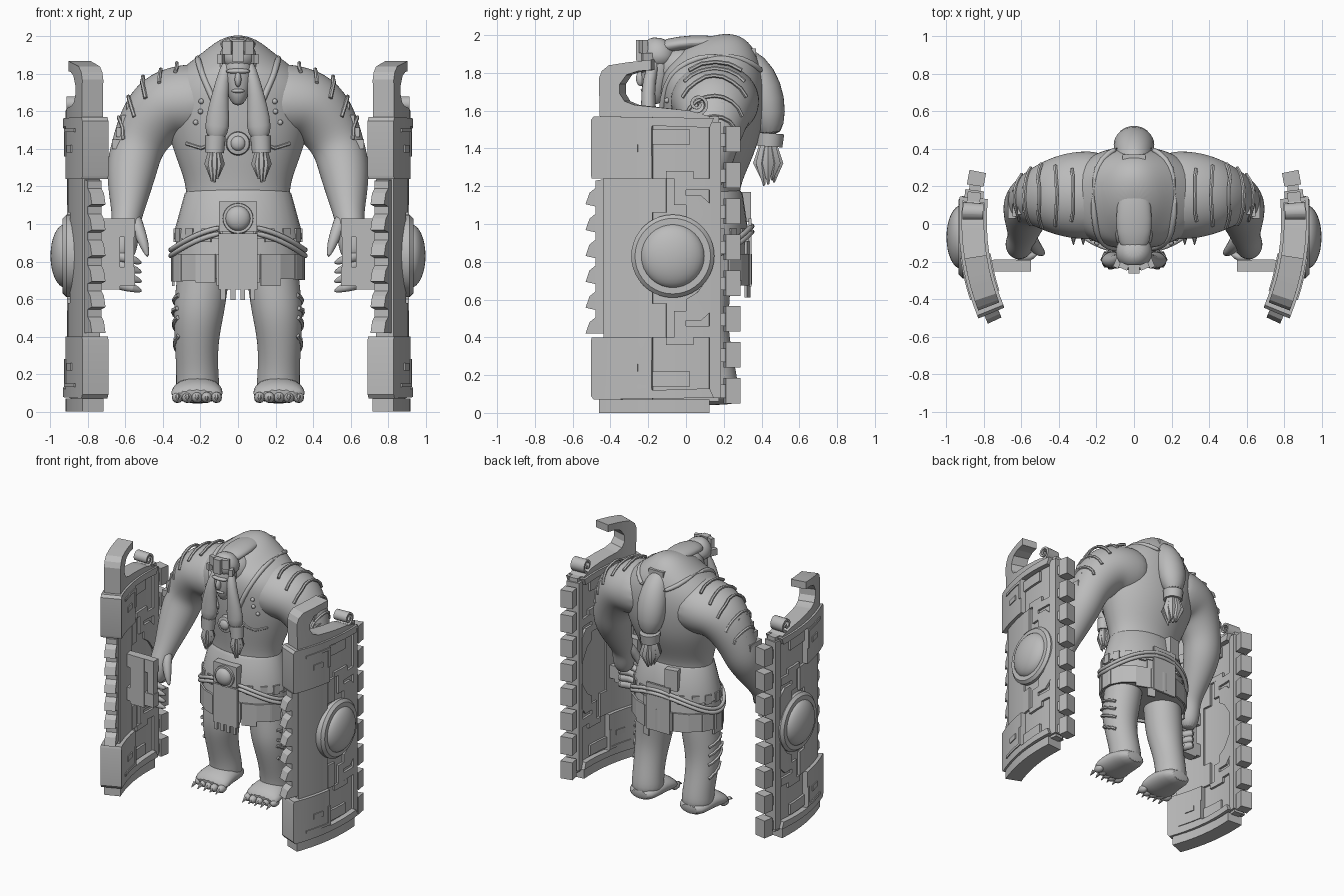
import bpy, bmesh, math, random
from math import pi, sin, cos, radians
from mathutils import Vector, Matrix
from mathutils.bvhtree import BVHTree

random.seed(4)
cube = bpy.data.objects.get("Cube")
if cube:
    bpy.data.objects.remove(cube, do_unlink=True)

grey = bpy.data.materials.new("clay grey")
grey.use_nodes = True
grey.diffuse_color = (0.5, 0.5, 0.5, 1)
grey.node_tree.nodes["Principled BSDF"].inputs["Base Color"].default_value = (0.5, 0.5, 0.5, 1)

X, Y, Z = Vector((1, 0, 0)), Vector((0, 1, 0)), Vector((0, 0, 1))


def new(name, bm, mirror=False, sub=0, angle=35):
    """Turn a bmesh into a shaded object, optionally mirrored left to right."""
    bmesh.ops.recalc_face_normals(bm, faces=bm.faces)
    me = bpy.data.meshes.new(name)
    bm.to_mesh(me)
    bm.free()
    me.materials.append(grey)
    ob = bpy.data.objects.new(name, me)
    bpy.context.collection.objects.link(ob)
    bpy.ops.object.select_all(action="DESELECT")
    ob.select_set(True)
    bpy.context.view_layer.objects.active = ob
    bpy.ops.object.shade_smooth_by_angle(angle=radians(angle))
    if sub:
        ob.modifiers.new("Smooth", "SUBSURF").levels = sub
        ob.modifiers["Smooth"].render_levels = sub
    if mirror:
        ob.modifiers.new("Mirror", "MIRROR").use_mirror_merge = False
    return ob


def add_loft(bm, rings, ref=X, seg=16):
    """Rings of (x, y, z, radius along ref, other radius) skinned into a capped tube."""
    pts = [Vector(r[:3]) for r in rings]
    loops = []
    for i, r in enumerate(rings):
        t = (pts[min(i + 1, len(pts) - 1)] - pts[max(i - 1, 0)]).normalized()
        u = (ref - ref.dot(t) * t).normalized()
        v = t.cross(u)
        loops.append([bm.verts.new(pts[i] + u * r[3] * cos(2 * pi * k / seg) + v * r[-1] * sin(2 * pi * k / seg))
                      for k in range(seg)])
    for a, b in zip(loops, loops[1:]):
        for k in range(seg):
            bm.faces.new((a[k], a[(k + 1) % seg], b[(k + 1) % seg], b[k]))
    bm.faces.new(loops[0])
    bm.faces.new(loops[-1])


def loft(name, *paths, ref=X, seg=16, mirror=False, sub=1, angle=50):
    bm = bmesh.new()
    for p in paths:
        add_loft(bm, p, ref, seg)
    return new(name, bm, mirror, sub, angle)


def boxes(name, items, mirror=False):
    """Items of (centre, size, turn about z)."""
    bm = bmesh.new()
    for c, s, rz in items:
        bmesh.ops.create_cube(bm, size=1, matrix=Matrix.Translation(c) @ Matrix.Rotation(rz, 4, "Z") @ Matrix.Diagonal((*s, 1)))
    return new(name, bm, mirror)


def balls(name, items, mirror=False, seg=16):
    """Items of (centre, radii)."""
    bm = bmesh.new()
    for c, s in items:
        bmesh.ops.create_uvsphere(bm, u_segments=seg, v_segments=seg // 2, radius=1,
                                  matrix=Matrix.Translation(c) @ Matrix.Diagonal((*s, 1)))
    return new(name, bm, mirror, angle=60)


def surface(ob):
    me = ob.data
    return BVHTree.FromPolygons([v.co for v in me.vertices], [list(p.vertices) for p in me.polygons])


def pin(tree, points, r, lift=0.0):
    """Points drawn onto a surface, as rings of radius r."""
    hits = [tree.find_nearest(Vector(p)) for p in points]
    return [(*(h[0] + h[1] * lift), r) for h in hits]


# ---- Shields: flat (y, z) outlines, thickened and bent round an upright axis ----
R, MID_X, MID_Y = 1.28, 0.86, 0.02


def bend(name, polys, t0, t1):
    bm = bmesh.new()
    for poly in polys:
        f = bm.faces.new([bm.verts.new((t0, y, z)) for y, z in poly])
        ext = bmesh.ops.extrude_face_region(bm, geom=[f])["geom"]
        bmesh.ops.translate(bm, vec=(t1 - t0, 0, 0), verts=[g for g in ext if isinstance(g, bmesh.types.BMVert)])
    for k in range(11):
        bmesh.ops.bisect_plane(bm, geom=bm.verts[:] + bm.edges[:] + bm.faces[:], plane_co=(0, -0.473 + 0.075 * k, 0), plane_no=Y)
    bmesh.ops.triangulate(bm, faces=[f for f in bm.faces if len(f.verts) > 4])
    for v in bm.verts:
        th = math.asin((v.co.y - MID_Y) / R)
        v.co = (MID_X - R + (R + v.co.x) * cos(th), MID_Y + (R + v.co.x) * sin(th), v.co.z)
    return new(name, bm, True, angle=20)


def rect(y0, y1, z0, z1):
    return [(y0, z0), (y1, z0), (y1, z1), (y0, z1)]


def both(polys, mid=0.82):
    return polys + [[(y, 2 * mid - z) for y, z in p] for p in polys]


bend("shield_panel", [rect(-0.42, 0.17, 0.06, 1.57)], -0.035, 0.035)
bend("shield_end_blocks", both([[(-0.47, 1.24), (-0.17, 1.24), (-0.17, 1.52), (0.12, 1.51), (0.14, 1.56), (-0.46, 1.57), (-0.475, 1.55), (-0.475, 1.26)]]), -0.075, 0.075)
bend("shield_base", [rect(-0.44, 0.12, 0, 0.07)], -0.06, 0.06)
bend("shield_front_panel", [rect(-0.42, -0.17, 0.4, 1.24)], -0.05, 0.05)
bend("shield_rear_frame", [rect(0.12, 0.18, 0.08, 1.54)], -0.05, 0.05)
bend("shield_frets", both([
    rect(-0.17, 0.02, 1.42, 1.5), rect(-0.17, -0.1, 1.06, 1.24),
    [(-0.06, 1.1), (0.0, 1.1), (0.0, 1.18), (0.12, 1.18), (0.12, 1.24), (-0.06, 1.24)],
    [(0.0, 1.04), (0.06, 1.0), (0.13, 0.9), (0.13, 1.1), (0.08, 1.15), (0.0, 1.15)],
    rect(-0.1, 0.04, 1.24, 1.28)]), -0.052, 0.052)
bend("shield_block_details", both([
    rect(-0.38, -0.17, 1.49, 1.51), rect(-0.19, -0.17, 1.36, 1.49), rect(-0.32, -0.24, 1.38, 1.42)]), -0.082, 0.082)
teeth = [(-0.4, 0.42)]
for k in range(6):
    z = 0.42 + k * 0.137
    teeth += [(-0.515, z), (-0.495, z + 0.06), (-0.465, z + 0.085), (-0.465, z + 0.125)]
bend("shield_front_teeth", [teeth + [(-0.4, 1.24)]], -0.04, 0.04)
bend("shield_rear_studs", [rect(0.205, 0.28, 0.05 + 0.19 * k, 0.185 + 0.19 * k) for k in range(8)], -0.045, 0.045)
bend("shield_rear_links", [rect(0.17, 0.24, 0.08 + 0.19 * k, 0.15 + 0.19 * k) for k in range(8)], -0.03, 0.03)
bend("shield_horn", [[
    (-0.435, 1.56), (-0.44, 1.77), (-0.425, 1.81), (-0.39, 1.84), (-0.3, 1.855), (-0.175, 1.87), (-0.175, 1.815),
    (-0.24, 1.81), (-0.3, 1.79), (-0.335, 1.74), (-0.335, 1.69), (-0.31, 1.65), (-0.26, 1.63), (0.02, 1.6), (0.12, 1.57), (0.12, 1.56)]],
    -0.06, 0.06)
turns = [-pi / 2 + 0.3 * k for k in range(30)]
curl = [(0.062 - 0.0055 * (a + pi / 2), a) for a in turns]
bend("shield_curl", [[(0.06 + r * cos(a), 1.635 + r * sin(a)) for r, a in curl]
                     + [(0.06 + (r - 0.016) * cos(a), 1.635 + (r - 0.016) * sin(a)) for r, a in reversed(curl[:24])]], -0.055, 0.055)
loft("shield_boss_ring", [(0.85, -0.07, 0.83, 0.22), (0.915, -0.07, 0.83, 0.22), (0.935, -0.07, 0.83, 0.2)], ref=Y, seg=40, mirror=True, sub=0, angle=30)
balls("shield_boss", [((0.92, -0.07, 0.83), (0.08, 0.17, 0.17))], True, 32)
boxes("shield_handle", [((0.69, -0.222, 0.84), (0.12, 0.065, 0.38), 0), ((0.69, -0.222, 0.98), (0.28, 0.06, 0.1), 0),
                        ((0.69, -0.222, 0.72), (0.28, 0.06, 0.1), 0), ((0.58, -0.222, 0.84), (0.05, 0.05, 0.3), 0)], True)

# ---- Torso and arms ----
body = [(0, .1, .88, .3, .19), (0, .1, 1.08, .28, .18), (0, .1, 1.2, .275, .185), (0, .11, 1.32, .32, .22),
        (0, .13, 1.46, .37, .26), (0, .14, 1.6, .4, .275), (0, .14, 1.72, .4, .28), (0, .14, 1.82, .32, .265),
        (0, .13, 1.9, .2, .23), (0, .11, 1.955, .125, .17), (0, .1, 1.985, .04, .06)]
torso = loft("torso", body, seg=24, sub=2)
skin = surface(torso)

arm = [(.1, .15, 1.66, .24, .2), (.3, .155, 1.65, .24, .21), (.41, .15, 1.62, .215, .195), (.48, .145, 1.53, .175, .17),
       (.535, .135, 1.42, .14), (.565, .1, 1.31, .14), (.58, .03, 1.18, .115), (.59, -.04, 1.06, .085),
       (.6, -.08, .99, .075), (.61, -.11, .9, .085, .08), (.62, -.13, .8, .06, .06)]
arms = loft("arms", arm, ref=Y, seg=20, mirror=True, sub=2)
arm_skin = surface(arms)
stripes = [pin(arm_skin, [(.36 + .07 * k, .15 + .045 * j, 1.97 - .1 * k - .006 * j * j) for j in range(-4, 5)], .011) for k in range(5)]
loft("shoulder_stripes", *stripes, ref=Z, seg=6, mirror=True, sub=0)
boxes("arm_scales", [((.565 + .026 * k, .13 - .01 * k, 1.62 - .065 * k), (.06, .14, .05), 0) for k in range(4)], True)

# Fingers, thumb and claws behind the handle
fingers = [[(.67, -.11, z, .034), (.62, -.17, z - .015, .032), (.56, -.185, z - .03, .028), (.51, -.15, z - .05, .008)]
           for z in (.84, .79, .74, .69)]
loft("fingers", *fingers, ref=Z, seg=8, mirror=True)
loft("thumb", [(.56, -.06, 1.05, .045), (.53, -.12, .97, .037), (.5, -.15, .89, .03), (.48, -.16, .82, .008)], seg=8, mirror=True)

# ---- Legs and feet ----
leg = [(.17, .1, .86, .14), (.19, .1, .68, .14), (.21, .09, .53, .137), (.22, .11, .4, .12),
       (.22, .14, .27, .113), (.215, .16, .17, .115), (.215, .165, .06, .12)]
legs = loft("legs", leg, seg=20, mirror=True, sub=2)
loft("feet", [(.215, .28, .09, .08, .04), (.215, .22, .1, .12, .06), (.215, .1, .12, .13, .08), (.22, 0, .1, .145, .06),
              (.22, -.05, .08, .13, .035)], mirror=True)
balls("toes", [((.115 + .052 * k, -.045 + .012 * abs(k - 1), .075), (.03, .045, .03)) for k in range(5)], True, 12)
loft("toe_claws", *[[(.115 + .052 * k, -.07, .08, .015), (.115 + .052 * k, -.11, .06, .003)] for k in range(5)], seg=6, mirror=True, sub=0)
leg_skin = surface(legs)
scars = [pin(leg_skin, [(.4, .1 + .03 * j, z - .008 * j) for j in range(-4, 5)], .012) for z in (.6, .53, .46, .36)]
loft("leg_scars", *scars, ref=Z, seg=6, mirror=True, sub=0)

# ---- Head, headdress and hair ----
loft("neck", [(0, .1, 1.82, .16, .12), (0, -.06, 1.82, .11, .12), (0, -.14, 1.81, .08, .1)])
loft("head", [(0, -.17, 1.63, .025, .03), (0, -.17, 1.68, .055, .06), (0, -.16, 1.76, .08, .08), (0, -.15, 1.85, .085, .09),
              (0, -.14, 1.93, .06, .07)])
balls("brow_and_nose", [((0, -.225, 1.815), (.065, .025, .015)), ((0, -.24, 1.77), (.018, .025, .04)),
                        ((0, -.22, 1.71), (.035, .02, .012))])
loft("headdress", [(0, -.15, 1.83, .095, .095), (0, -.15, 1.9, .105, .1), (0, -.14, 1.95, .085, .085), (0, -.13, 1.985, .04, .04)])
boxes("headdress_crest", [((0, -.24, 1.92), (.06, .05, .11), 0), ((.055, -.225, 1.94), (.05, .03, .07), .4), ((.085, -.2, 1.88), (.03, .07, .05), .4)], True)
loft("swept_hair", [(0, -.15, 1.93, .07, .04), (0, -.04, 1.955, .1, .04), (0, .1, 1.965, .095, .04), (0, .22, 1.945, .07, .04),
                    (0, .3, 1.89, .05, .04)])
boxes("hair_knot", [((0, .31, 1.885), (.125, .12, .09), 0)])
loft("ponytail", [(0, .27, 1.91, .05), (0, .35, 1.84, .09), (0, .41, 1.72, .115, .105), (0, .44, 1.58, .11, .095), (0, .445, 1.46, .06)])
loft("front_tresses", [(.05, -.16, 1.88, .03), (.085, -.2, 1.76, .035), (.105, -.2, 1.62, .055, .04), (.11, -.195, 1.52, .07, .045),
                       (.12, -.19, 1.45, .05)], mirror=True)
loft("tress_ferrules", [(.12, -.19, 1.47, .055, .045), (.125, -.19, 1.38, .05, .045)], seg=12, mirror=True, sub=0)
loft("ponytail_ferrule", [(0, .445, 1.48, .075), (0, .44, 1.41, .07)], seg=12, sub=0)


def tuft(cx, cy, top, length, w):
    out = []
    for k in range(8):
        dx, dy = w * cos(k * pi / 4), w * sin(k * pi / 4)
        end = top - length * random.uniform(.8, 1)
        out.append([(cx + dx * .5, cy + dy * .5, top, w * .5), (cx + dx, cy + dy, top - length * .45, w * .7), (cx + dx * .6, cy + dy * .6, end, .006)])
    return out


loft("tress_tufts", *tuft(.125, -.19, 1.4, .18, .032), seg=6, mirror=True, sub=0)
loft("ponytail_tuft", *tuft(0, .435, 1.42, .22, .05), seg=6, sub=0)

# ---- Harness and vest, pinned to the torso surface ----
loft("harness_strap", pin(skin, ((.08, .38, 1.8), (.17, .34, 1.84), (.22, .24, 1.9), (.24, .1, 1.92), (.23, 0, 1.9),
                                 (.2, -.1, 1.8), (.15, -.2, 1.66), (.08, -.2, 1.5)), .018, .008), ref=Y, seg=8, mirror=True)
loft("vest_hem", pin(skin, ((.1, -.2, 1.48), (.17, -.2, 1.41), (.26, -.2, 1.38), (.34, -.1, 1.41)), .01), ref=Z, seg=6, mirror=True, sub=0)
studs = pin(skin, ((.225, -.2, 1.65), (.255, -.2, 1.59), (.29, -.2, 1.53)), .015)
balls("chest_studs", [(s[:3], (.015, .015, .015)) for s in studs], True, 10)
loft("medallion_rim", [(0, -.11, 1.43, .065), (0, -.165, 1.43, .06), (0, -.17, 1.43, .045)], seg=20, sub=0)
balls("medallion", [((0, -.165, 1.43), (.04, .025, .04))])

# ---- Belt, skirt and hangings ----
loft("wide_belt", [(0, .1, .92, .345, .235), (0, .1, .96, .34, .23), (0, .1, 1.16, .285, .2), (0, .1, 1.18, .27, .185)], seg=32, sub=0, angle=30)
loft("skirt", [(0, .1, .71, .345, .24), (0, .1, .97, .325, .22)], seg=32, sub=0)
strips, tabs = [], []
for k in range(18):
    a = 2 * pi * k / 18
    turn = math.atan2(.24 * cos(a), -.35 * sin(a))
    low = random.uniform(.665, .71)
    strips.append(((.345 * cos(a), .1 + .24 * sin(a), (low + .84) / 2), (.11, .014, .84 - low), turn))
    tabs.append(((.335 * cos(a), .1 + .228 * sin(a), .94), (.05, .02, .07), turn))
boxes("skirt_strips", strips)
boxes("belt_tabs", tabs)
boxes("front_apron", [((0, -.152, .8), (.21, .016, .3), 0), ((0, -.13, 1.04), (.2, .06, .16), 0)]
      + [((-.08 + .053 * k, -.152, .635), (.025, .014, .08), 0) for k in range(4)])
boxes("rear_apron", [((0, .34, .85), (.2, .016, .36), 0), ((.11, .325, .76), (.06, .014, .3), -.3), ((-.1, .31, 1.09), (.1, .05, .16), .2)])
loft("buckle_rim", [(0, -.13, 1.03, .085), (0, -.175, 1.03, .08)], seg=24, sub=0)
balls("buckle", [((0, -.175, 1.03), (.066, .04, .066))], seg=24)
ropes = []
for drop in (0, .03):
    angles = [radians(-76 + 332 * k / 32) for k in range(33)]
    ropes.append([(.36 * cos(a), .1 + .25 * sin(a), .86 - drop + .13 * abs(sin(a)) ** 2, .015) for a in angles])
loft("waist_ropes", *ropes, ref=Z, seg=8)
